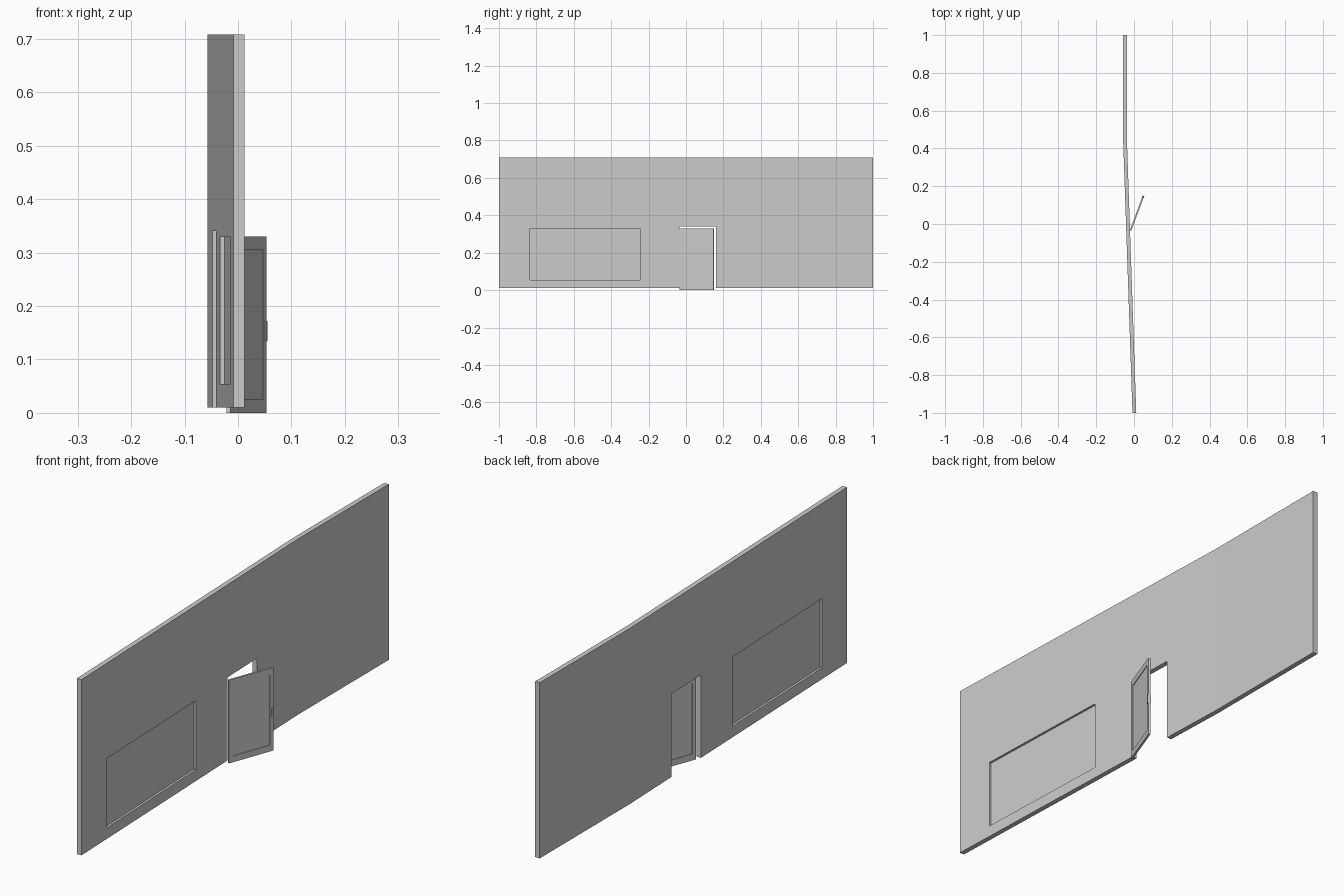
import bpy, bmesh
from math import atan2
from mathutils import Matrix, Vector

if "Cube" in bpy.data.objects:
    bpy.data.objects.remove(bpy.data.objects["Cube"])

def mesh_object(name, bm):
    bmesh.ops.recalc_face_normals(bm, faces=bm.faces)
    me = bpy.data.meshes.new(name)
    bm.to_mesh(me)
    bm.free()
    ob = bpy.data.objects.new(name, me)
    bpy.context.collection.objects.link(ob)
    return ob

def box(name, center, size, turn=0.0):
    bm = bmesh.new()
    m = (Matrix.Translation(center) @ Matrix.Rotation(turn, 4, 'Z')
         @ Matrix.Diagonal((*size, 1)))
    bmesh.ops.create_cube(bm, size=1, matrix=m)
    return mesh_object(name, bm)

def cut(ob, cutter):
    mod = ob.modifiers.new(cutter.name, 'BOOLEAN')
    mod.operation = 'DIFFERENCE'
    mod.solver = 'EXACT'
    mod.object = cutter
    cutter.hide_render = True
    cutter.hide_set(True)

# wall: bent plan outline pulled up
THICK, BOTTOM, TOP = 0.02, 0.01, 0.708
START, BEND = Vector((-0.008, -1)), Vector((-0.057, 0.43))
plan = [START, BEND, Vector((-0.057, 1))]
outline = plan + [p + Vector((THICK, 0)) for p in reversed(plan)]
bm = bmesh.new()
base = bm.faces.new([bm.verts.new((p.x, p.y, BOTTOM)) for p in outline])
new = bmesh.ops.extrude_face_region(bm, geom=[base])['geom']
bmesh.ops.translate(bm, vec=(0, 0, TOP - BOTTOM),
                    verts=[v for v in new if isinstance(v, bmesh.types.BMVert)])
wall = mesh_object("wall", bm)

def wall_mid(y):
    return START.x + (BEND.x - START.x) * (y + 1) / (BEND.y + 1) + THICK / 2

# doorway and window openings
lean = atan2(START.x - BEND.x, BEND.y - START.y)
cut(wall, box("doorway_cutter", (wall_mid(0.0625), 0.0625, 0.14), (0.2, 0.195, 0.40)))
wy, wz = -0.54, 0.192
cut(wall, box("window_cutter", (wall_mid(wy), wy, wz), (0.1, 0.59, 0.275)))

# thin window pane, set midway in the wall
box("window_pane", (wall_mid(wy), wy, wz), (0.002, 0.60, 0.285), lean)

# open door leaf with a sunken panel on each face
hinge, tip = Vector((-0.018, -0.034)), Vector((0.050, 0.149))
d = tip - hinge
turn = atan2(-d.x, d.y)
mid = (hinge + tip) / 2
normal = Vector((d.y, -d.x)).normalized()
DOOR_T, DOOR_H = 0.008, 0.33
door = box("door_leaf", (mid.x, mid.y, DOOR_H / 2), (DOOR_T, d.length, DOOR_H), turn)
for side in (-1, 1):
    c = mid + normal * side * DOOR_T / 2
    cut(door, box("door_panel_cutter", (c.x, c.y, DOOR_H / 2),
                  (0.005, d.length - 0.034, DOOR_H - 0.05), turn))

# latch handle wrapping the free edge
grip = tip - d.normalized() * 0.005
box("door_handle", (grip.x, grip.y, 0.153), (0.012, 0.008, 0.037), turn)
